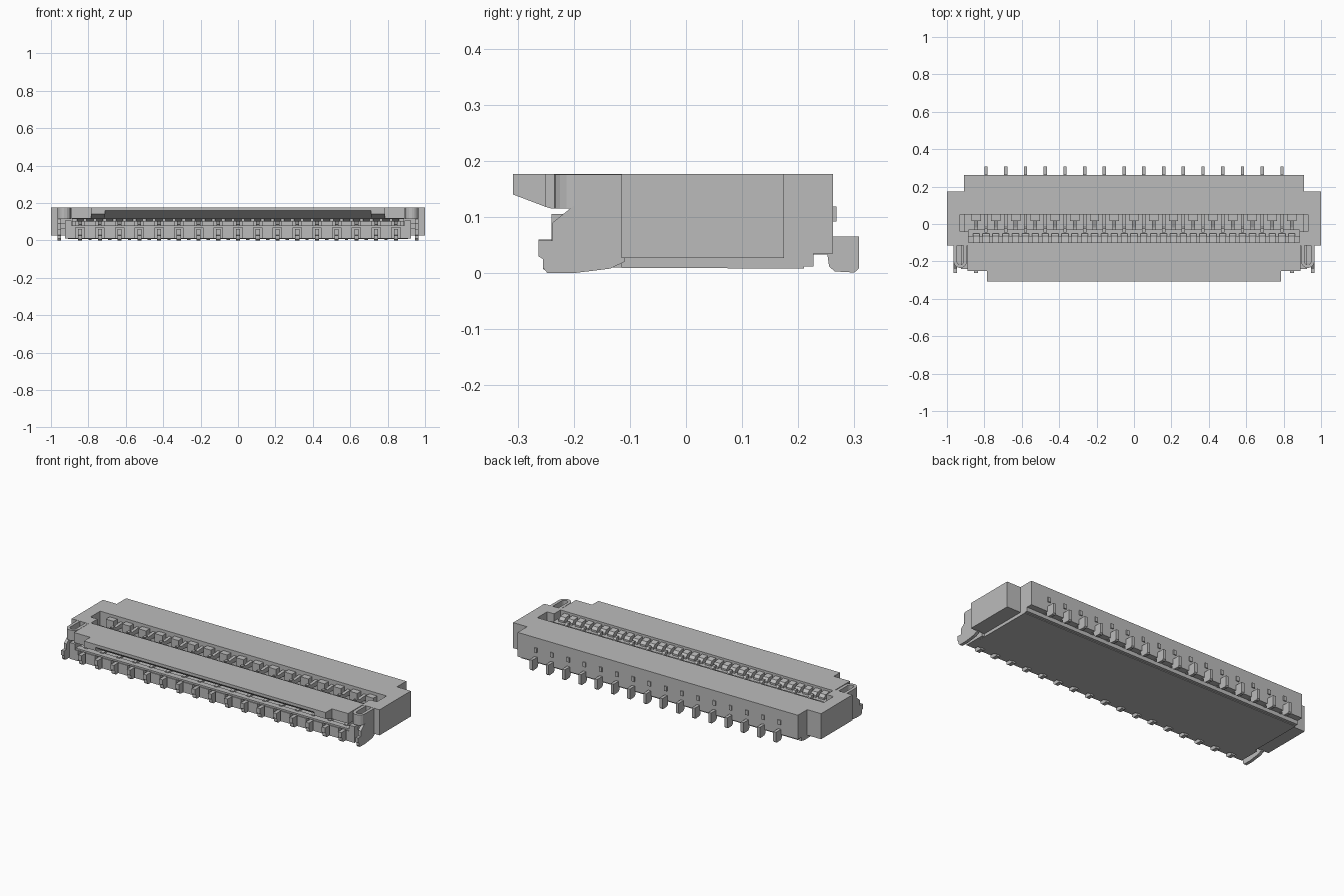
import bpy, bmesh, math

cube = bpy.data.objects.get("Cube")
if cube:
    bpy.data.objects.remove(cube, do_unlink=True)

grey = bpy.data.materials.new("plain grey")
grey.use_nodes = True
COLOUR = (0.5, 0.5, 0.5, 1)
grey.diffuse_color = COLOUR
grey.node_tree.nodes["Principled BSDF"].inputs["Base Color"].default_value = COLOUR


def finish(name, bm):
    bmesh.ops.remove_doubles(bm, verts=bm.verts, dist=1e-5)
    bmesh.ops.recalc_face_normals(bm, faces=bm.faces)
    mesh = bpy.data.meshes.new(name)
    bm.to_mesh(mesh)
    bm.free()
    mesh.materials.append(grey)
    obj = bpy.data.objects.new(name, mesh)
    bpy.context.collection.objects.link(obj)
    return obj


def loft(bm, rings):
    """Skin matching rings of points and cap both ends."""
    rows = [[bm.verts.new(p) for p in ring] for ring in rings]
    n = len(rows[0])
    for a, b in zip(rows, rows[1:]):
        for i in range(n):
            j = (i + 1) % n
            bm.faces.new((a[i], a[j], b[j], b[i]))
    bm.faces.new(rows[0])
    bm.faces.new(rows[-1])


def side_profile(name, yz, spans):
    """Extrude a y-z outline across each x span."""
    bm = bmesh.new()
    for x0, x1 in spans:
        loft(bm, [[(x, y, z) for y, z in yz] for x in (x0, x1)])
    return finish(name, bm)


def plan_profile(name, xy, z0, z1):
    """Extrude an x-y outline upward, once on each side of the model."""
    for side, s in (("left", 1), ("right", -1)):
        bm = bmesh.new()
        loft(bm, [[(s * x, y, z) for x, y in xy] for z in (z0, z1)])
        finish(f"{side}_{name}", bm)


def rect(a0, a1, b0, b1):
    return [(a0, b0), (a1, b0), (a1, b1), (a0, b1)]


def strips(xs, width):
    return [(x - width / 2, x + width / 2) for x in xs]


PITCH = 0.1055
rear_x = [(i - 7.5) * PITCH for i in range(16)]
front_x = [(i - 8) * PITCH for i in range(17)]
all_x = sorted(rear_x + front_x)

# Housing: low base under the slot and a tall stepped rear block
side_profile("housing", [
    (-0.215, 0.01), (0.21, 0.008), (0.21, 0.012), (0.227, 0.012),
    (0.227, 0.035), (0.262, 0.035), (0.262, 0.177), (0.05, 0.177),
    (0.05, 0.075), (-0.215, 0.075)], [(-0.91, 0.91)])

# Side ears, notched where the top slot ends
plan_profile("ear", [
    (0.885, -0.115), (1, -0.115), (1, 0.175), (0.885, 0.175),
    (0.885, 0.05), (0.93, 0.05), (0.93, -0.04), (0.885, -0.04)], 0.027, 0.177)
plan_profile("slot_end_floor", rect(0.91, 0.935, -0.045, 0.055), 0.027, 0.06)
plan_profile("front_arm", rect(0.89, 0.925, -0.24, -0.115), 0.01, 0.105)

# Front blocks between the front contacts, under a continuous sill
side_profile("front_blocks", rect(-0.24, -0.21, 0.01, 0.07),
             strips(rear_x, 0.06) + [(-0.89, -0.87), (0.87, 0.89)])
side_profile("front_sill", rect(-0.235, -0.2, 0.07, 0.08), [(-0.89, 0.89)])

# Flip cover: chamfered front lip, deeper across the centre
cover_steps = [(0.89, -0.25, 0.118), (0.785, -0.25, 0.118),
               (0.785, -0.308, 0.14), (0.71, -0.308, 0.14),
               (0.71, -0.308, 0.16)]
sections = [(-x, y, z) for x, y, z in cover_steps] + cover_steps[::-1]
bm = bmesh.new()
loft(bm, [[(x, y, 0.177), (x, y, lip), (x, -0.24, 0.115),
           (x, -0.1, 0.115), (x, -0.1, 0.177)] for x, y, lip in sections])
finish("flip_cover", bm)

# Cover fingers and pivot shaft seen in the slot
side_profile("cover_fingers", [
    (-0.105, 0.115), (-0.065, 0.1), (-0.05, 0.115), (-0.05, 0.145),
    (-0.065, 0.16), (-0.105, 0.165)], strips(all_x, 0.036))
side_profile("pivot_shaft", rect(-0.07, -0.03, 0.1, 0.135), [(-0.885, 0.885)])

# Rear contacts: soldering tail, wall nub and hooked beam
side_profile("rear_tails", [
    (0.225, 0.033), (0.252, 0.033), (0.255, 0.012), (0.265, 0.003),
    (0.3, 0.001), (0.308, 0.008), (0.308, 0.065), (0.225, 0.065)],
    strips(rear_x, 0.018))
side_profile("rear_nubs", rect(0.255, 0.268, 0.092, 0.119), strips(rear_x, 0.018))
side_profile("rear_contact_beams", [
    (0.055, 0.12), (-0.035, 0.125), (-0.045, 0.155), (-0.025, 0.155),
    (-0.015, 0.145), (0.055, 0.15)], strips(rear_x, 0.018))

# Front contacts: soldering tail and beam along the base
side_profile("front_tails", [
    (-0.21, 0.06), (-0.263, 0.06), (-0.263, 0.03), (-0.255, 0.025),
    (-0.255, 0.008), (-0.245, 0), (-0.21, 0)], strips(front_x, 0.022))
side_profile("front_contact_beams", [
    (-0.21, 0.07), (-0.21, 0.085), (-0.02, 0.1), (0.055, 0.13),
    (0.055, 0.07)], strips(front_x, 0.02))

# Partition ribs on the rear slot wall
side_profile("slot_ribs", rect(0.015, 0.055, 0.07, 0.16), strips(front_x, 0.05))

# Hold-down clips: U-bent top and an outer leg with a foot
arc = [math.pi + i * math.pi / 8 for i in range(9)]
outer = [(0.929 + 0.036 * math.cos(a), -0.199 + 0.036 * math.sin(a)) for a in arc]
inner = [(0.929 + 0.018 * math.cos(a), -0.199 + 0.018 * math.sin(a)) for a in arc]
plan_profile("clip_bend", [(0.893, -0.11)] + outer + [(0.965, -0.11), (0.947, -0.11)]
             + inner[::-1] + [(0.911, -0.11)], 0.115, 0.176)
side_profile("clip_legs", [
    (-0.263, 0.03), (-0.263, 0.058), (-0.238, 0.058), (-0.238, 0.09),
    (-0.2, 0.12), (-0.11, 0.12), (-0.11, 0.02), (-0.135, 0.008),
    (-0.2, 0), (-0.247, 0), (-0.255, 0.01), (-0.255, 0.025)],
    [(-0.965, -0.947), (0.947, 0.965)])
plan_profile("clip_bridge", rect(0.92, 0.95, -0.21, -0.115), 0.06, 0.09)
